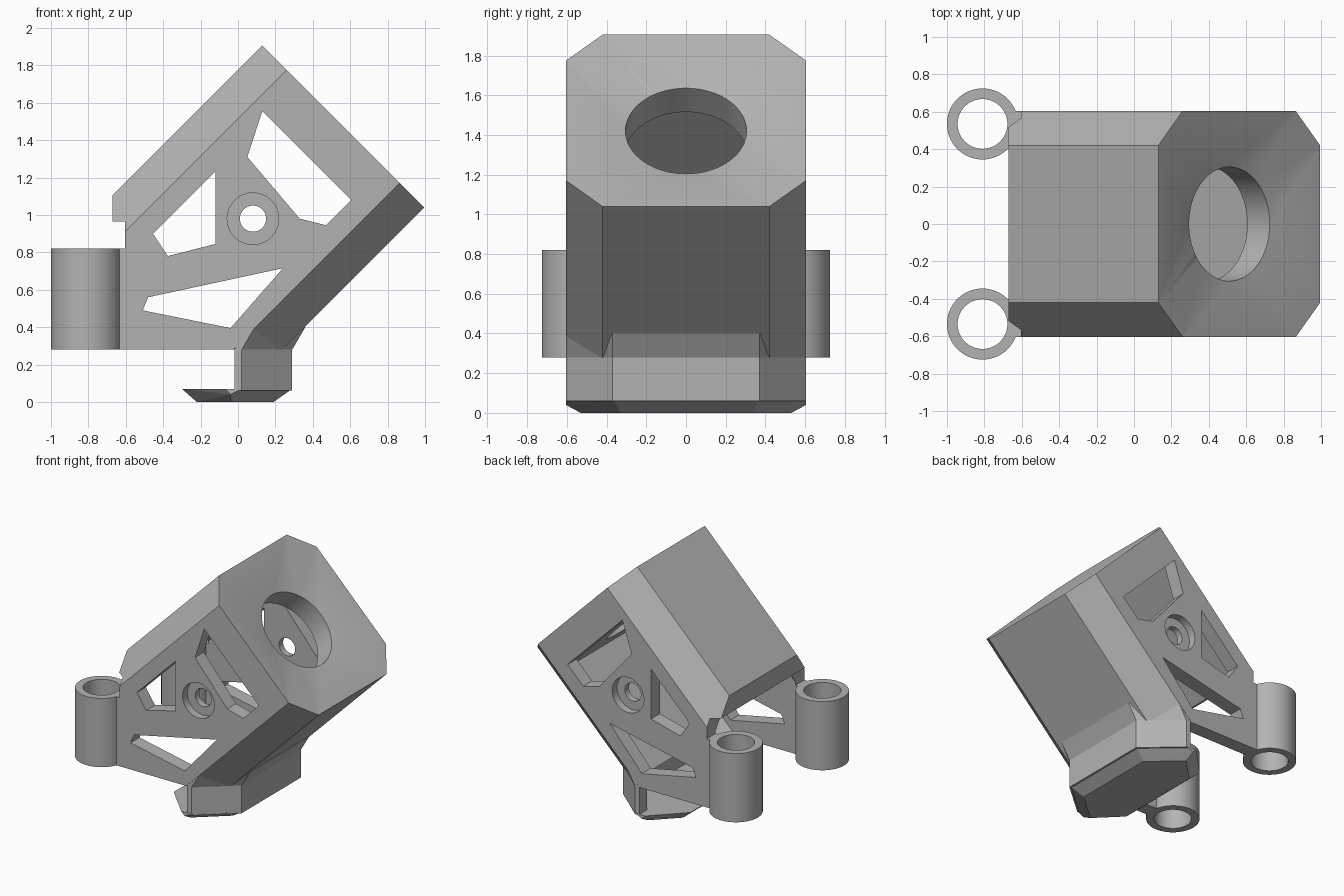
import bpy, bmesh
from math import cos, sin, pi, radians
from mathutils import Matrix, Vector

cube = bpy.data.objects.get("Cube")
if cube:
    bpy.data.objects.remove(cube, do_unlink=True)

grey = bpy.data.materials.new("light_grey")
grey.use_nodes = True
colour = (0.45, 0.45, 0.45, 1)
grey.diffuse_color = colour
grey.node_tree.nodes["Principled BSDF"].inputs["Base Color"].default_value = colour

WALL = 0.11
# Frame of the tilted duct: local z runs out of the mouth
TILT = Matrix.Translation((0.5625, 0, 1.4725)) @ Matrix.Rotation(radians(45), 4, 'Y')


def finish(name, bm):
    bmesh.ops.recalc_face_normals(bm, faces=bm.faces[:])
    mesh = bpy.data.meshes.new(name)
    bm.to_mesh(mesh)
    bm.free()
    mesh.materials.append(grey)
    obj = bpy.data.objects.new(name, mesh)
    bpy.context.collection.objects.link(obj)
    return obj


def loft(name, loops, matrix=Matrix()):
    """Closed solid through loops of equal length."""
    bm = bmesh.new()
    rings = [[bm.verts.new(matrix @ Vector(p)) for p in loop] for loop in loops]
    n = len(rings[0])
    for a, b in zip(rings, rings[1:]):
        for i in range(n):
            j = (i + 1) % n
            bm.faces.new((a[i], a[j], b[j], b[i]))
    bm.faces.new(rings[0])
    bm.faces.new(rings[-1])
    return finish(name, bm)


def hull(name, points, matrix=Matrix()):
    bm = bmesh.new()
    for p in points:
        bm.verts.new(matrix @ Vector(p))
    out = bmesh.ops.convex_hull(bm, input=bm.verts[:])
    loose = [v for v in bm.verts if not v.link_faces]
    bmesh.ops.delete(bm, geom=loose, context='VERTS')
    bmesh.ops.dissolve_limit(bm, angle_limit=0.002, verts=bm.verts[:], edges=bm.edges[:])
    return finish(name, bm)


def octagon(z, inset=0.0, scale=1.0):
    hx, hy = 0.612 - inset, 0.605 - inset
    c = 0.185 - inset * 0.586
    corner = [(hx, hy - c), (hx - c, hy)]
    half = corner + [(-x, y) for x, y in reversed(corner)]
    return [(x * scale, y * scale, z) for x, y in half + [(-x, -y) for x, y in half]]


def circle(r, z, n=64):
    return [(r * cos(2 * pi * i / n), r * sin(2 * pi * i / n), z) for i in range(n)]


def side_prism(name, outline, y0=-1, y1=1):
    return loft(name, [[(x, y, z) for x, z in outline] for y in (y0, y1)])


def subtract(obj, cutter):
    mod = obj.modifiers.new("cut", 'BOOLEAN')
    mod.operation, mod.solver, mod.object = 'DIFFERENCE', 'EXACT', cutter
    bpy.context.view_layer.objects.active = obj
    bpy.ops.object.modifier_apply(modifier=mod.name)
    bpy.data.objects.remove(cutter, do_unlink=True)


def smooth(obj):
    bpy.ops.object.select_all(action='DESELECT')
    obj.select_set(True)
    bpy.context.view_layer.objects.active = obj
    bpy.ops.object.shade_smooth_by_angle(angle=radians(25))


# Duct body: tilted octagonal prism trimmed at the floor and the back
body = loft("duct_body", [octagon(-2.2), octagon(0)], TILT)
bm = bmesh.new()
bm.from_mesh(body.data)
for point, normal in (((0, 0, 0.28), (0, 0, -1)), ((-0.67, 0, 0), (-1, 0, 0))):
    cut = bmesh.ops.bisect_plane(bm, geom=bm.verts[:] + bm.edges[:] + bm.faces[:],
                                 plane_co=point, plane_no=normal, clear_outer=True)
    bmesh.ops.holes_fill(bm, edges=[e for e in bm.edges if e.is_boundary])
bmesh.ops.recalc_face_normals(bm, faces=bm.faces[:])
bm.to_mesh(body.data)
bm.free()

# Hollow inside, round outlet and dished mouth
subtract(body, loft("cavity", [octagon(-2.5, WALL), octagon(-0.244, WALL)], TILT))
subtract(body, loft("outlet", [circle(0.305, -0.4), circle(0.305, -0.04)], TILT))
subtract(body, hull("dish", octagon(0.002, scale=1.01) + circle(0.305, -0.074), TILT))

# Notch above the mounting posts
subtract(body, side_prism("notch", [(-1, 0.82), (-0.605, 0.82), (-0.605, 0.965), (-1, 0.965)]))

# Weight-saving windows through both side walls
windows = [
    [(0.13, 1.555), (0.605, 1.08), (0.47, 0.945), (0.33, 0.98), (0.05, 1.31)],
    [(-0.12, 1.235), (-0.12, 0.845), (-0.375, 0.78), (-0.455, 0.9)],
    [(0.24, 0.715), (-0.04, 0.395), (-0.51, 0.49), (-0.48, 0.56)],
]
for outline in windows:
    subtract(body, side_prism("window", outline))

# Counterbored screw holes
def disc(r):
    return [(0.08 + x, 0.98 + z) for x, z, _ in circle(r, 0, 48)]

subtract(body, side_prism("screw_hole", disc(0.07)))
for y0, y1 in ((-1, -0.545), (0.545, 1)):
    subtract(body, side_prism("counterbore", disc(0.138), y0, y1))
smooth(body)

# Neck: bent U-shaped wall joining the duct to the foot
outer = [(-0.02, 0.604), (0.02, 0.604), (0.29, 0.37)]
inner = [(0.2, 0.33), (-0.015, 0.51), (-0.02, 0.51)]


def mirrored(points):
    return points + [(x, -y) for x, y in reversed(points)]


plan = mirrored(outer) + list(reversed(mirrored(list(reversed(inner)))))
levels = [(0, 0.06), (0, 0.28), (0.07, 0.4)]
loft("neck", [[(x + dx, y, z) for x, y in plan] for dx, z in levels])

# Foot: plate with a sloping underside
foot_half = [(0.29, 0.37, 0.07), (0.02, 0.605, 0.07), (-0.07, 0.605, 0.07), (-0.3, 0.37, 0.07),
             (-0.04, 0.605, 0.04),
             (0.19, 0.33, 0), (-0.04, 0.53, 0), (-0.22, 0.35, 0)]
hull("foot", foot_half + [(x, -y, z) for x, y, z in foot_half])

# Tubular mounting posts
for side, y in (("left", 0.535), ("right", -0.535)):
    at = Matrix.Translation((-0.81, y, 0))
    post = loft(side + "_mounting_post", [circle(0.19, 0.28), circle(0.19, 0.82)], at)
    subtract(post, loft("bore", [circle(0.133, 0.1), circle(0.133, 1)], at))
    smooth(post)
